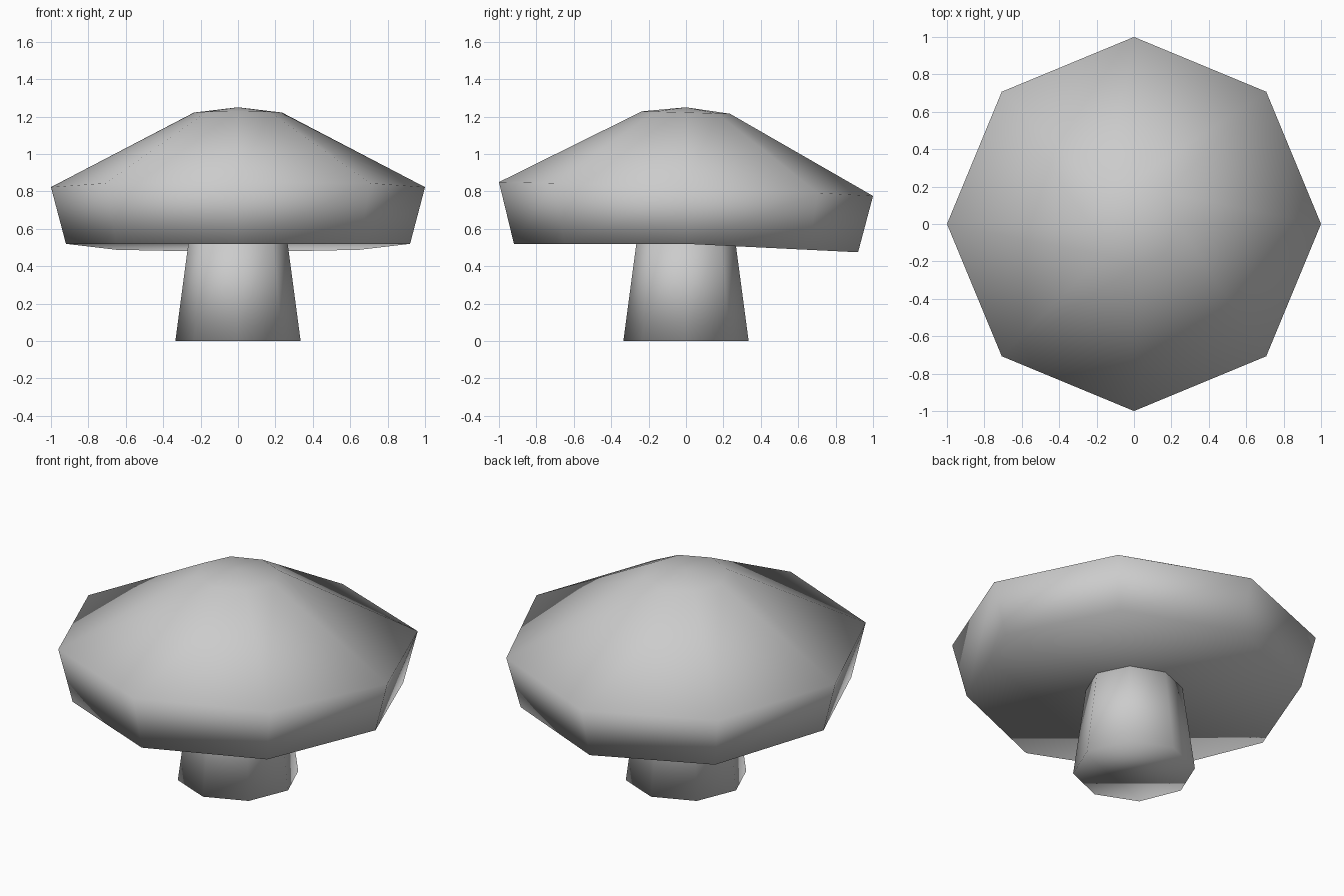
import bpy, bmesh, math

cube = bpy.data.objects.get("Cube")
if cube:
    bpy.data.objects.remove(cube)

SIDES = 8

grey = bpy.data.materials.new("plain_grey")
grey.use_nodes = True
colour = (0.6, 0.6, 0.6, 1)
grey.diffuse_color = colour
grey.node_tree.nodes["Principled BSDF"].inputs["Base Color"].default_value = colour


def ring(bm, radius, height):
    """Octagon of vertices; height is a function of y."""
    verts = []
    for i in range(SIDES):
        a = 2 * math.pi * i / SIDES
        x, y = radius * math.cos(a), radius * math.sin(a)
        verts.append(bm.verts.new((x, y, height(y))))
    return verts


def bridge(bm, low, high):
    for i in range(SIDES):
        j = (i + 1) % SIDES
        bm.faces.new((low[i], low[j], high[j], high[i]))


def finish(bm, name):
    bmesh.ops.recalc_face_normals(bm, faces=bm.faces)
    for f in bm.faces:
        f.smooth = True
    mesh = bpy.data.meshes.new(name)
    bm.to_mesh(mesh)
    bm.free()
    mesh.materials.append(grey)
    obj = bpy.data.objects.new(name, mesh)
    bpy.context.collection.objects.link(obj)


# Cap: slightly tilted rim, drooping back, shallow pointed crown
bm = bmesh.new()
under = ring(bm, 0.92, lambda y: 0.52 - 0.049 * max(y, 0))
rim = ring(bm, 1.0, lambda y: 0.823 - 0.037 * y - 0.01 * y * y)
crown = ring(bm, 0.235, lambda y: 1.222 - 0.028 * y)
bridge(bm, under, rim)
bridge(bm, rim, crown)
tip = bm.verts.new((0, 0, 1.25))
for i in range(SIDES):
    bm.faces.new((crown[i], crown[(i + 1) % SIDES], tip))
half = SIDES // 2
bm.faces.new(under[:half + 1])
bm.faces.new(under[half:] + under[:1])
finish(bm, "mushroom_cap")

# Stem: tapered column running up into the cap
bm = bmesh.new()
foot = ring(bm, 0.335, lambda y: 0)
neck = ring(bm, 0.255, lambda y: 0.6)
bridge(bm, foot, neck)
bm.faces.new(foot)
bm.faces.new(neck)
finish(bm, "mushroom_stem")
